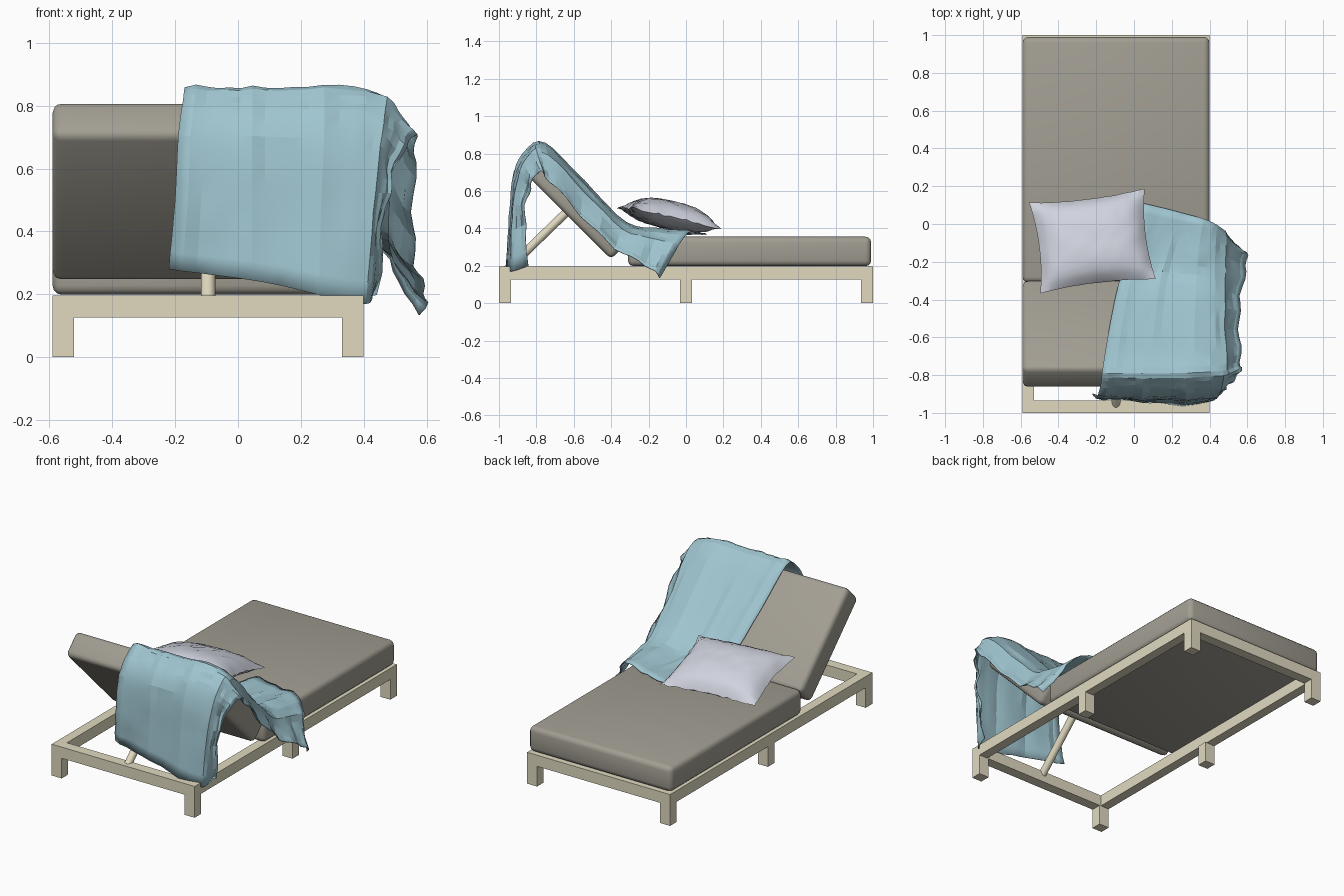
import bpy, bmesh, math, random
from mathutils import Vector, Matrix, Euler

if "Cube" in bpy.data.objects:
    bpy.data.objects.remove(bpy.data.objects["Cube"])

random.seed(4)
CX = -0.095  # centre line of the lounger


def material(name, rgb):
    m = bpy.data.materials.new(name)
    m.diffuse_color = (*rgb, 1)
    m.use_nodes = True
    m.node_tree.nodes["Principled BSDF"].inputs["Base Color"].default_value = m.diffuse_color
    return m


WOOD = material("pale_wood", (0.75, 0.70, 0.53))
FABRIC = material("cushion_fabric", (0.36, 0.34, 0.29))
CLOTH = material("blue_cloth", (0.35, 0.56, 0.63))
LINEN = material("pillow_linen", (0.63, 0.65, 0.73))


def add_object(name, bm, mat, smooth=None):
    me = bpy.data.meshes.new(name)
    bm.normal_update()
    bm.to_mesh(me)
    bm.free()
    me.materials.append(mat)
    ob = bpy.data.objects.new(name, me)
    bpy.context.collection.objects.link(ob)
    if smooth:
        bpy.ops.object.select_all(action='DESELECT')
        ob.select_set(True)
        bpy.context.view_layer.objects.active = ob
        bpy.ops.object.shade_smooth_by_angle(angle=math.radians(smooth))
    return ob


def box(name, centre, size, mat, tilt=0, bevel=0):
    bm = bmesh.new()
    bmesh.ops.create_cube(bm, size=1)
    bmesh.ops.scale(bm, vec=size, verts=bm.verts)
    if bevel:
        bmesh.ops.bevel(bm, geom=bm.edges[:], offset=bevel, segments=3,
                        profile=0.5, affect='EDGES')
    bmesh.ops.transform(bm, matrix=Matrix.Translation(centre) @ Matrix.Rotation(tilt, 4, 'X'),
                        verts=bm.verts)
    return add_object(name, bm, mat, 35 if bevel else None)


# Wooden frame: rails and six legs
for s, side in ((-1, "left"), (1, "right")):
    box(side + "_rail", (CX + s * 0.465, 0, 0.161), (0.06, 2.0, 0.07), WOOD)
    for y, place in ((-0.9675, "front"), (0, "middle"), (0.9675, "back")):
        box(f"{place}_{side}_leg", (CX + s * 0.4605, y, 0.064), (0.069, 0.065, 0.128), WOOD)
for s, place in ((-1, "front"), (1, "back")):
    box(place + "_rail", (CX, s * 0.9675, 0.161), (0.87, 0.065, 0.07), WOOD)

# Cushions: flat seat and raised backrest
box("seat_cushion", (CX, 0.34, 0.277), (0.99, 1.30, 0.157), FABRIC, 0, 0.03)
box("backrest_cushion", (CX, -0.582, 0.527), (0.99, 0.67, 0.157), FABRIC,
    math.radians(-45), 0.03)

# Round prop behind the backrest
a, b = Vector((CX, -0.955, 0.18)), Vector((CX, -0.625, 0.50))
bm = bmesh.new()
bmesh.ops.create_cone(bm, cap_ends=True, segments=20, radius1=0.023, radius2=0.023,
                      depth=(b - a).length)
rot = (b - a).to_track_quat('Z', 'Y').to_matrix().to_4x4()
bmesh.ops.transform(bm, matrix=Matrix.Translation((a + b) / 2) @ rot, verts=bm.verts)
add_object("backrest_prop", bm, WOOD, 35)

# Pillow: two puffed sheets meeting in a pinched, slightly ruffled seam
NU, NV = 20, 16
bm = bmesh.new()
grids = []
for top in (True, False):
    g = []
    for i in range(NU + 1):
        row = []
        for j in range(NV + 1):
            u, v = 2 * i / NU - 1, 2 * j / NV - 1
            edge = i in (0, NU) or j in (0, NV)
            if edge and not top:
                row.append(grids[0][i][j])
                continue
            x = 0.308 * u * (1 - 0.08 * (1 - v * v))
            y = 0.248 * v * (1 - 0.08 * (1 - u * u))
            puff = ((1 - u ** 4) * (1 - v ** 4)) ** 0.7 * (1 - 0.18 * (u * u + v * v))
            z = puff * (0.092 if top else -0.058)
            if edge:
                z += random.uniform(-0.006, 0.006)
            else:
                z += random.uniform(-0.003, 0.003)
            row.append(bm.verts.new((x, y, z)))
        g.append(row)
    grids.append(g)
    for i in range(NU):
        for j in range(NV):
            q = [g[i][j], g[i + 1][j], g[i + 1][j + 1], g[i][j + 1]]
            bm.faces.new(q if top else q[::-1])
place = Matrix.Translation((-0.22, -0.09, 0.455)) @ \
    Euler((math.radians(-13), 0, math.radians(7))).to_matrix().to_4x4()
bmesh.ops.transform(bm, matrix=place, verts=bm.verts)
add_object("pillow", bm, LINEN, 40)

# Throw blanket: control rows from the rear hem, over the backrest, to the seat
ROWS = [
    [(-.22, -.90, .28), (.10, -.945, .235), (.38, -.945, .17), (.43, -.84, .20)],
    [(-.20, -.92, .50), (.10, -.93, .48), (.40, -.93, .46), (.47, -.86, .48)],
    [(-.19, -.90, .70), (.10, -.91, .70), (.42, -.90, .68), (.50, -.83, .61)],
    [(-.175, -.84, .81), (.10, -.85, .805), (.43, -.84, .80), (.555, -.79, .70)],
    [(-.165, -.76, .845), (.10, -.76, .845), (.43, -.75, .835), (.56, -.73, .65)],
    [(-.13, -.55, .63), (.12, -.55, .635), (.42, -.55, .635), (.55, -.56, .46)],
    [(-.08, -.31, .405), (.15, -.31, .405), (.42, -.33, .42), (.56, -.38, .29)],
    [(-.01, -.10, .37), (.20, -.12, .37), (.42, -.15, .38), (.59, -.22, .20)],
    [(.05, .11, .368), (.25, .06, .37), (.43, .00, .365), (.58, -.14, .135)],
]


def spline(pts, t):
    k = min(int(t), len(pts) - 2)
    f = t - k
    p1, p2 = pts[k], pts[k + 1]
    p0 = pts[k - 1] if k else 2 * p1 - p2
    p3 = pts[k + 2] if k + 2 < len(pts) else 2 * p2 - p1
    return 0.5 * (2 * p1 + (p2 - p0) * f + (2 * p0 - 5 * p1 + 4 * p2 - p3) * f * f
                  + (3 * p1 - p0 - 3 * p2 + p3) * f ** 3)


rows = [[Vector(p) for p in r] for r in ROWS]
NI, NJ = 32, 22
bm = bmesh.new()
grid = []
for i in range(NI + 1):
    t = i / NI * (len(rows) - 1)
    ctrl = [spline([r[c] for r in rows], t) for c in range(4)]
    grid.append([bm.verts.new(spline(ctrl, j / NJ * 3)) for j in range(NJ + 1)])
for i in range(NI):
    for j in range(NJ):
        bm.faces.new((grid[i][j], grid[i][j + 1], grid[i + 1][j + 1], grid[i + 1][j]))
bm.normal_update()
# Long pleats, deeper on the hanging side, plus small creases
for i, row in enumerate(grid):
    for j, v in enumerate(row):
        s = j / NJ
        pleat = max(0, math.sin(s * 27 + 0.8 * math.sin(i * 0.2))) ** 3
        side = max(0, s - 0.68) / 0.32
        v.co += v.normal * (0.009 * pleat + random.uniform(-0.003, 0.004)
                            + 0.012 * side * math.sin(i * 1.5))
blanket = add_object("throw_blanket", bm, CLOTH, 12)
mod = blanket.modifiers.new("thickness", 'SOLIDIFY')
mod.thickness = 0.004
mod.offset = 0
